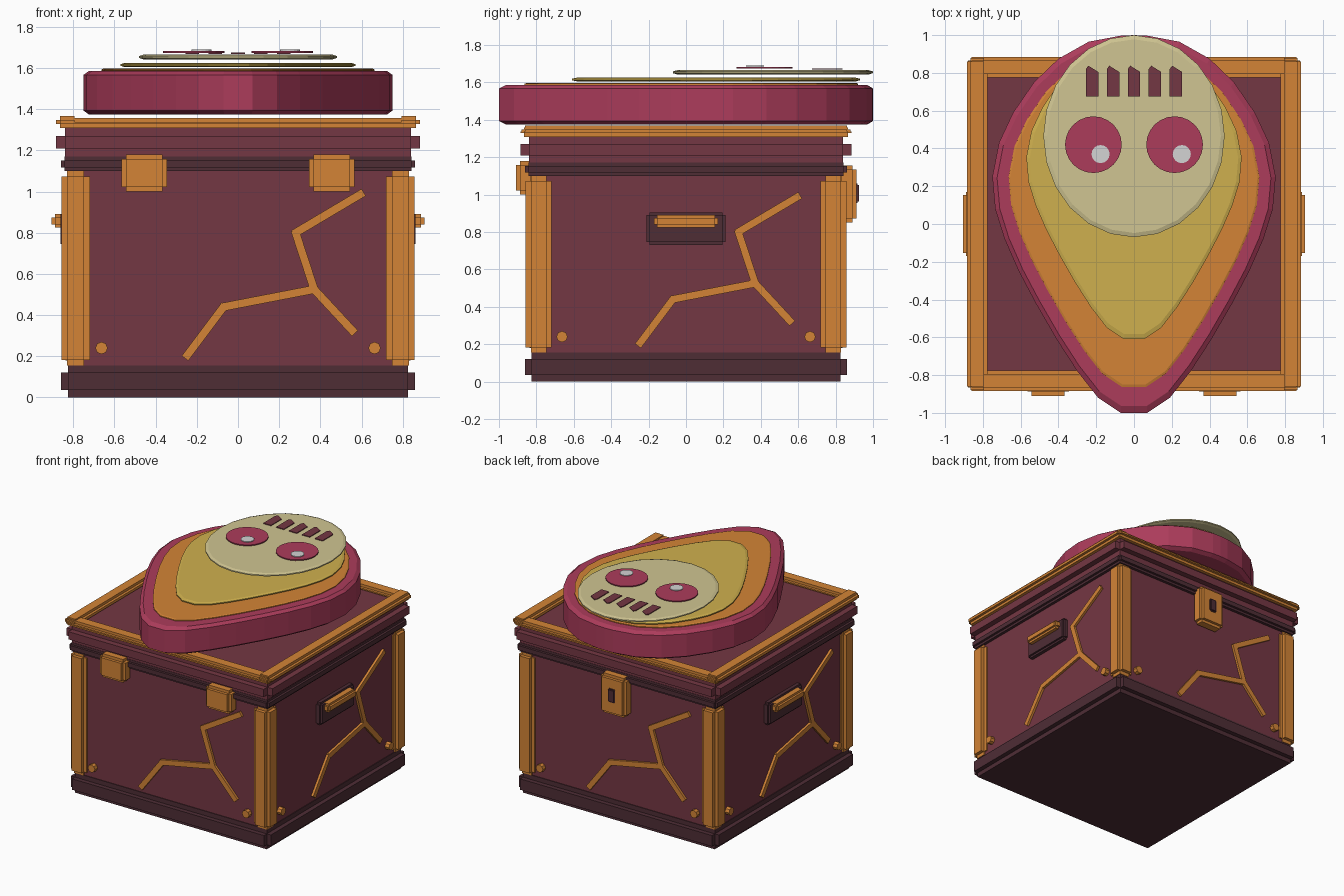
import bpy, bmesh, math
from mathutils import Matrix, Vector

if "Cube" in bpy.data.objects:
    bpy.data.objects.remove(bpy.data.objects["Cube"])


def mat(name, hexcol):
    m = bpy.data.materials.new(name)
    lin = []
    for i in (0, 2, 4):
        c = int(hexcol[i:i + 2], 16) / 255
        lin.append(c / 12.92 if c <= 0.04045 else ((c + 0.055) / 1.055) ** 2.4)
    m.diffuse_color = (*lin, 1)
    m.use_nodes = True
    m.node_tree.nodes["Principled BSDF"].inputs["Base Color"].default_value = m.diffuse_color
    return m


MAROON = mat("maroon", "743743")
DARK = mat("dark_maroon", "4e2d35")
ORANGE = mat("orange", "d38436")
MAGENTA = mat("magenta", "ac3c5b")
YELLOW = mat("yellow", "cfb04e")
CREAM = mat("cream", "d0c592")
WHITE = mat("light_grey", "d4d4d4")


def finish(name, bm, material, rot=0):
    bmesh.ops.recalc_face_normals(bm, faces=bm.faces)
    bm.transform(Matrix.Rotation(rot, 4, 'Z'))
    me = bpy.data.meshes.new(name)
    bm.to_mesh(me)
    bm.free()
    me.materials.append(material)
    ob = bpy.data.objects.new(name, me)
    bpy.context.collection.objects.link(ob)
    return ob


def add_box(bm, lo, hi, m=Matrix()):
    lo, hi = Vector(lo), Vector(hi)
    size = Matrix.Diagonal((*(hi - lo), 1))
    bmesh.ops.create_cube(bm, size=1, matrix=m @ Matrix.Translation((lo + hi) / 2) @ size)


def stepped(name, lo, hi, e, material, rot=0):
    """Box with stepped edges: three crossing boxes, each full length on one axis."""
    bm = bmesh.new()
    for axis in range(3):
        d = Vector((e, e, e))
        d[axis] = 0
        add_box(bm, Vector(lo) + d, Vector(hi) - d)
    return finish(name, bm, material, rot)


def plate(name, pts, z0, z1, inset, ch, material):
    """Flat plate from an outline, with chamfered rim."""
    cx = sum(p[0] for p in pts) / len(pts)
    cy = sum(p[1] for p in pts) / len(pts)
    r = max(abs(p[0] - cx) for p in pts)
    s = 1 - inset / r
    levels = [(z0, s), (z0 + ch, 1), (z1 - ch, 1), (z1, s)] if ch else [(z0, 1), (z1, 1)]
    bm = bmesh.new()
    rings = [[bm.verts.new((cx + (x - cx) * k, cy + (y - cy) * k, z)) for x, y in pts]
             for z, k in levels]
    n = len(pts)
    for a, b in zip(rings, rings[1:]):
        for i in range(n):
            bm.faces.new((a[i], a[(i + 1) % n], b[(i + 1) % n], b[i]))
    bm.faces.new(rings[0])
    bm.faces.new(rings[-1])
    return finish(name, bm, material)


def ellipse(cx, cy, rx, ry, n):
    return [(cx + rx * math.sin(2 * math.pi * i / n), cy + ry * math.cos(2 * math.pi * i / n))
            for i in range(n)]


# Chest body, base and lid
bm = bmesh.new()
add_box(bm, (-.82, -.82, .02), (.82, .82, 1.15))
finish("chest_body", bm, MAROON)
stepped("base", (-.86, -.86, 0), (.86, .86, .155), .035, DARK)
stepped("lid_band", (-.86, -.86, 1.1), (.86, .86, 1.17), .018, DARK)
stepped("lid", (-.885, -.885, 1.165), (.885, .885, 1.315), .045, MAROON)

# Lid frame and corner posts
for k in range(4):
    a = k * math.pi / 2
    top = 1.368 if k % 2 else 1.358
    stepped("lid_frame_bar", (-.88, -.885, 1.308), (.88, -.775, top), .02, ORANGE, a)
    stepped("corner_post", (.72, -.857, .155), (.857, -.72, 1.1), .027, ORANGE, a)

# Cracks and studs on every side
CRACK = [(.60, .99), (.28, .80), (.37, .525), (-.07, .44), (-.25, .20)]
BRANCH = [(.37, .525), (.56, .32)]
for k in range(4):
    a = k * math.pi / 2
    bm = bmesh.new()
    for path in (CRACK, BRANCH):
        for (x0, z0), (x1, z1) in zip(path, path[1:]):
            length = math.hypot(x1 - x0, z1 - z0)
            m = (Matrix.Translation(((x0 + x1) / 2, 0, (z0 + z1) / 2))
                 @ Matrix.Rotation(-math.atan2(z1 - z0, x1 - x0), 4, 'Y'))
            h = length / 2 + .012
            add_box(bm, (-h, -.838, -.02), (h, -.81, .02), m)
    finish("crack", bm, ORANGE, a)
    for sx in (-1, 1):
        bm = bmesh.new()
        m = Matrix.Translation((sx * .663, -.83, .24)) @ Matrix.Rotation(math.pi / 2, 4, 'X')
        bmesh.ops.create_cone(bm, cap_ends=True, segments=8, radius1=.03, radius2=.03,
                              depth=.05, matrix=m)
        finish("stud", bm, ORANGE, a)

# Side handles
for a in (math.pi / 2, -math.pi / 2):
    stepped("handle_plate", (-.21, -.862, .73), (.21, -.78, .905), .015, DARK, a)
    stepped("handle_grip", (-.17, -.905, .825), (.17, -.83, .89), .016, ORANGE, a)

# Front hinges and rear latch
for sx in (-1, 1):
    c = sx * .455
    stepped("hinge", (c - .11, -.91, 1.0), (c + .11, -.81, 1.18), .022, ORANGE)
stepped("latch", (-.11, .81, .85), (.11, .912, 1.155), .022, ORANGE)
stepped("latch_slot", (-.03, .88, .955), (.03, .925, 1.06), .008, DARK)

# Teardrop shield stacked on the lid
HALF = [(.07, .997), (.24, .965), (.40, .875), (.53, .75), (.64, .59), (.715, .43), (.75, .25),
        (.735, .08), (.685, -.08), (.61, -.25), (.52, -.42), (.41, -.61), (.30, -.78),
        (.19, -.92), (.07, -1.0)]
TEAR = [(0, 1.0)] + HALF + [(-x, y) for x, y in reversed(HALF)]


def tear(sx, sy, dy):
    return [(x * sx, y * sy + dy) for x, y in TEAR]


plate("shield_rim", TEAR, 1.375, 1.585, .025, .018, MAGENTA)
plate("shield_orange_layer", tear(.885, .892, .028), 1.583, 1.597, .01, .004, ORANGE)
plate("shield_yellow_layer", tear(.76, .77, .16), 1.605, 1.625, .018, .006, YELLOW)
plate("face_plate", ellipse(0, .465, .48, .535, 24), 1.642, 1.665, .02, .007, CREAM)

# Eyes, glints and teeth
for sx in (-1, 1):
    plate("eye", ellipse(sx * .215, .42, .15, .15, 24), 1.674, 1.682, 0, 0, MAGENTA)
    plate("eye_glint", ellipse(sx * .215 + .038, .37, .048, .048, 16), 1.684, 1.689, 0, 0, WHITE)
for i in range(5):
    c = (i - 2) * .111
    plate("tooth", [(c - .033, .675), (c + .033, .675), (c + .033, .805), (c - .02, .838),
                    (c - .033, .82)], 1.669, 1.675, 0, 0, MAROON)
